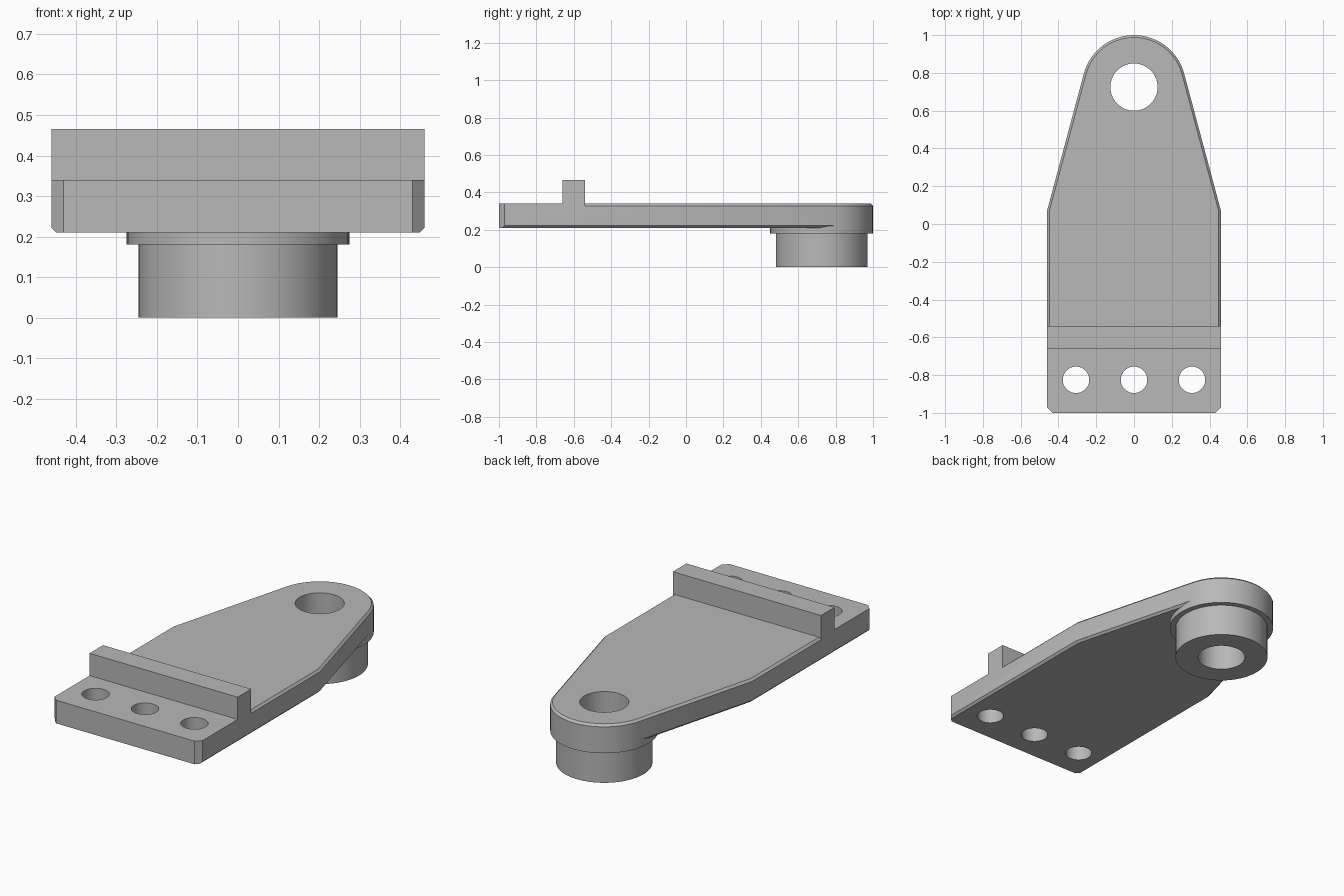
import bpy
import bmesh
from math import sin, cos, tan, radians

if "Cube" in bpy.data.objects:
    bpy.data.objects.remove(bpy.data.objects["Cube"], do_unlink=True)

HALF_W, CORNER = 0.46, 0.03       # plate half width, front corner cut
HUB_Y, HUB_R = 0.725, 0.275       # rounded end
TAPER = 15                        # taper angle in degrees
Z_LOW, Z_TOP, EDGE = 0.21, 0.34, 0.012

steel = bpy.data.materials.new("grey_steel")
steel.use_nodes = True
grey = (0.48, 0.48, 0.48, 1)
steel.diffuse_color = grey
bsdf = next(n for n in steel.node_tree.nodes if n.type == 'BSDF_PRINCIPLED')
bsdf.inputs["Base Color"].default_value = grey


def loft(name, rings):
    """Closed solid through stacked outlines, given as (z, points)."""
    bm = bmesh.new()
    loops = [[bm.verts.new((x, y, z)) for x, y in pts] for z, pts in rings]
    n = len(loops[0])
    for low, high in zip(loops, loops[1:]):
        for i in range(n):
            j = (i + 1) % n
            bm.faces.new((low[i], low[j], high[j], high[i]))
    bm.faces.new(loops[0][::-1])
    bm.faces.new(loops[-1])
    bmesh.ops.recalc_face_normals(bm, faces=bm.faces)
    mesh = bpy.data.meshes.new(name)
    bm.to_mesh(mesh)
    bm.free()
    mesh.materials.append(steel)
    obj = bpy.data.objects.new(name, mesh)
    bpy.context.collection.objects.link(obj)
    return obj


def mirrored(right):
    """Complete a half outline, running front to back, across x = 0."""
    return right + [(-x, y) for x, y in reversed(right)]


def cylinder(name, x, y, r, z0, z1, sides=72):
    ring = [(x + r * cos(radians(360 * i / sides)),
             y + r * sin(radians(360 * i / sides))) for i in range(sides)]
    return loft(name, [(z0, ring), (z1, ring)])


def plate_outline(inset):
    """Straight sides, then a taper tangent to the rounded end."""
    w, r, a = HALF_W - inset, HUB_R - inset, radians(TAPER)
    shoulder_y = HUB_Y + r * sin(a) - (w - r * cos(a)) / tan(a)
    half = [(HALF_W - CORNER, -1), (w, -1 + CORNER - inset), (w, shoulder_y)]
    half += [(r * cos(radians(d)), HUB_Y + r * sin(radians(d)))
             for d in range(TAPER, 90, 5)]
    right = mirrored(half)
    tip = len(half)
    return right[:tip] + [(0, HUB_Y + r)] + right[tip:]


# Main plate with chamfered long edges
full, trimmed = plate_outline(0), plate_outline(EDGE)
plate = loft("mounting_plate", [(Z_LOW, trimmed), (Z_LOW + EDGE, full),
                                (Z_TOP - EDGE, full), (Z_TOP, trimmed)])

# Square-edged front pad, cross ridge, collar and boss
pad_half = [(HALF_W - CORNER, -1), (HALF_W, -1 + CORNER), (HALF_W, -0.6)]
pad = mirrored(pad_half)
ridge = mirrored([(HALF_W, -0.66), (HALF_W, -0.54)])
additions = [
    loft("front_pad", [(0.28, pad), (Z_TOP, pad)]),
    loft("cross_ridge", [(0.28, ridge), (0.465, ridge)]),
    cylinder("hub_collar", 0, HUB_Y, HUB_R, 0.18, 0.3),
    cylinder("hub_boss", 0, HUB_Y, 0.245, 0, 0.25),
]

# Bore through the hub and three bolt holes
cutters = [cylinder("bore_cutter", 0, HUB_Y, 0.125, -0.1, 0.6)]
cutters += [cylinder("bolt_hole_cutter", x, -0.825, 0.07, -0.1, 0.6, 48)
            for x in (-0.307, 0, 0.307)]

bpy.context.view_layer.objects.active = plate
plate.select_set(True)
for helpers, operation in ((additions, 'UNION'), (cutters, 'DIFFERENCE')):
    for helper in helpers:
        mod = plate.modifiers.new(helper.name, 'BOOLEAN')
        mod.operation = operation
        mod.solver = 'EXACT'
        mod.object = helper
        bpy.ops.object.modifier_apply(modifier=mod.name)
        bpy.data.objects.remove(helper, do_unlink=True)

bpy.ops.object.shade_smooth_by_angle(angle=radians(25))
